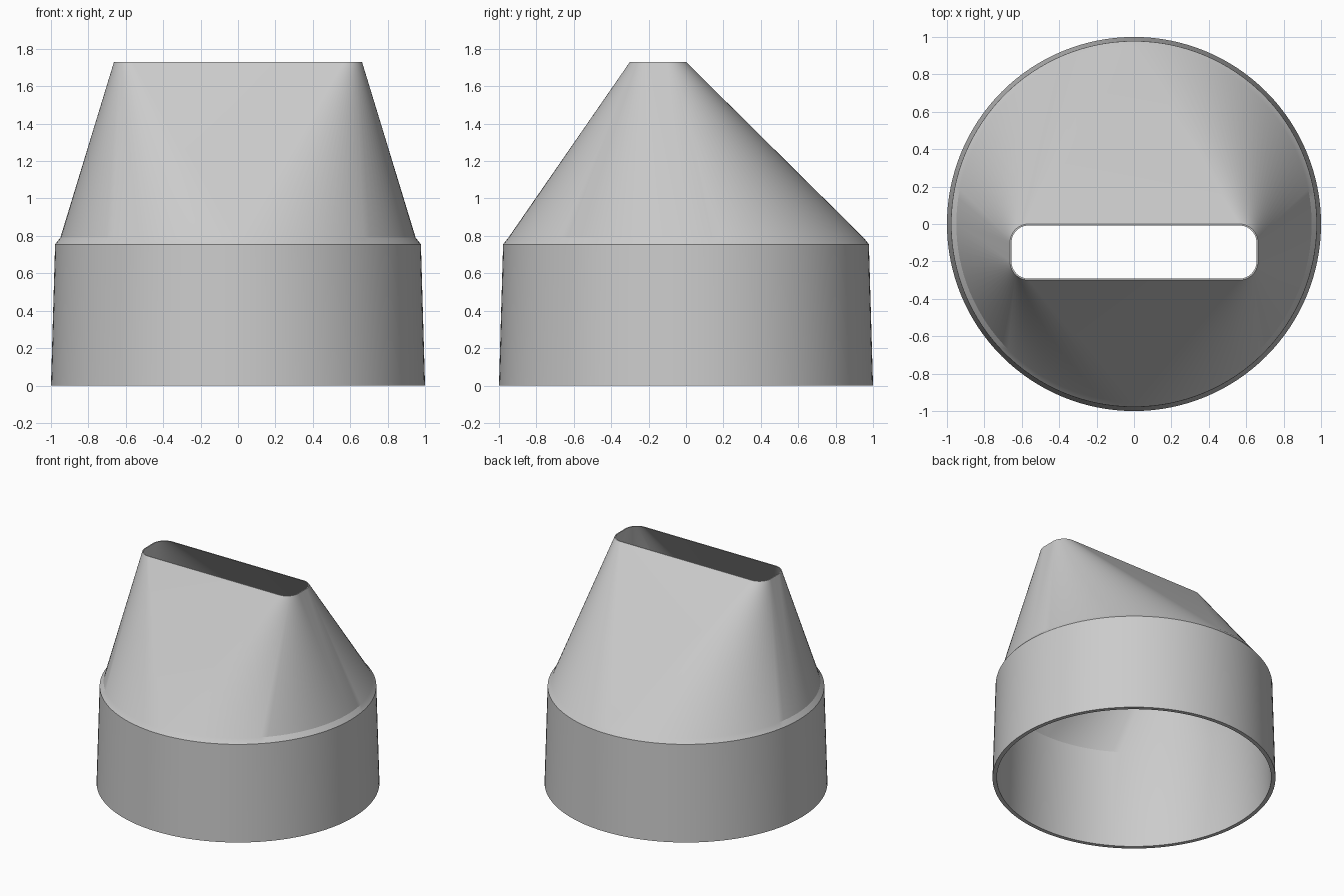
import bpy, bmesh
from math import cos, sin, pi

if "Cube" in bpy.data.objects:
    bpy.data.objects.remove(bpy.data.objects["Cube"], do_unlink=True)

STEPS = 32              # segments per quarter turn
TOP = 1.73              # height of the slot mouth
SLOT_Y = -0.15          # the slot sits forward of the centre

grey = bpy.data.materials.new("plain grey")
grey.use_nodes = True
grey.diffuse_color = (0.6, 0.6, 0.6, 1)
grey.node_tree.nodes["Principled BSDF"].inputs["Base Color"].default_value = grey.diffuse_color


def ring(z, half_x, half_y, radius, y=0.0):
    """Rounded rectangle; with zero straight sides it becomes a circle."""
    points = []
    for quarter, (sx, sy) in enumerate([(1, 1), (-1, 1), (-1, -1), (1, -1)]):
        for i in range(STEPS + 1):
            a = (quarter + i / STEPS) * pi / 2
            points.append((sx * (half_x - radius) + radius * cos(a),
                           y + sy * (half_y - radius) + radius * sin(a), z))
    return points


def circle(z, r):
    return ring(z, r, r, r)


# Cross-sections: up the outside, over the slot lip, and down the inside
sections = [
    circle(0, 1.0),                              # collar foot
    circle(0.755, 0.978),                        # collar top
    circle(0.79, 0.95),                          # chamfer
    ring(TOP, 0.663, 0.15, 0.1, SLOT_Y),         # slot lip, outside
    ring(TOP, 0.655, 0.142, 0.092, SLOT_Y),      # slot lip, inside
    circle(0.755, 0.95),                         # inner shoulder
    circle(0, 0.97),                             # inner foot
]

# Loft the sections into one closed thin shell
bm = bmesh.new()
loops = [[bm.verts.new(p) for p in s] for s in sections]
count = len(loops[0])
for lower, upper in zip(loops, loops[1:] + loops[:1]):
    for i in range(count):
        j = (i + 1) % count
        bm.faces.new((lower[i], lower[j], upper[j], upper[i]))
bmesh.ops.remove_doubles(bm, verts=bm.verts, dist=1e-5)
bmesh.ops.recalc_face_normals(bm, faces=bm.faces)

mesh = bpy.data.meshes.new("slot_adapter")
bm.to_mesh(mesh)
bm.free()
mesh.materials.append(grey)
adapter = bpy.data.objects.new("slot_adapter", mesh)
bpy.context.collection.objects.link(adapter)

# Smooth walls with crisp rims
bpy.ops.object.select_all(action="DESELECT")
adapter.select_set(True)
bpy.context.view_layer.objects.active = adapter
bpy.ops.object.shade_smooth_by_angle(angle=0.35)
